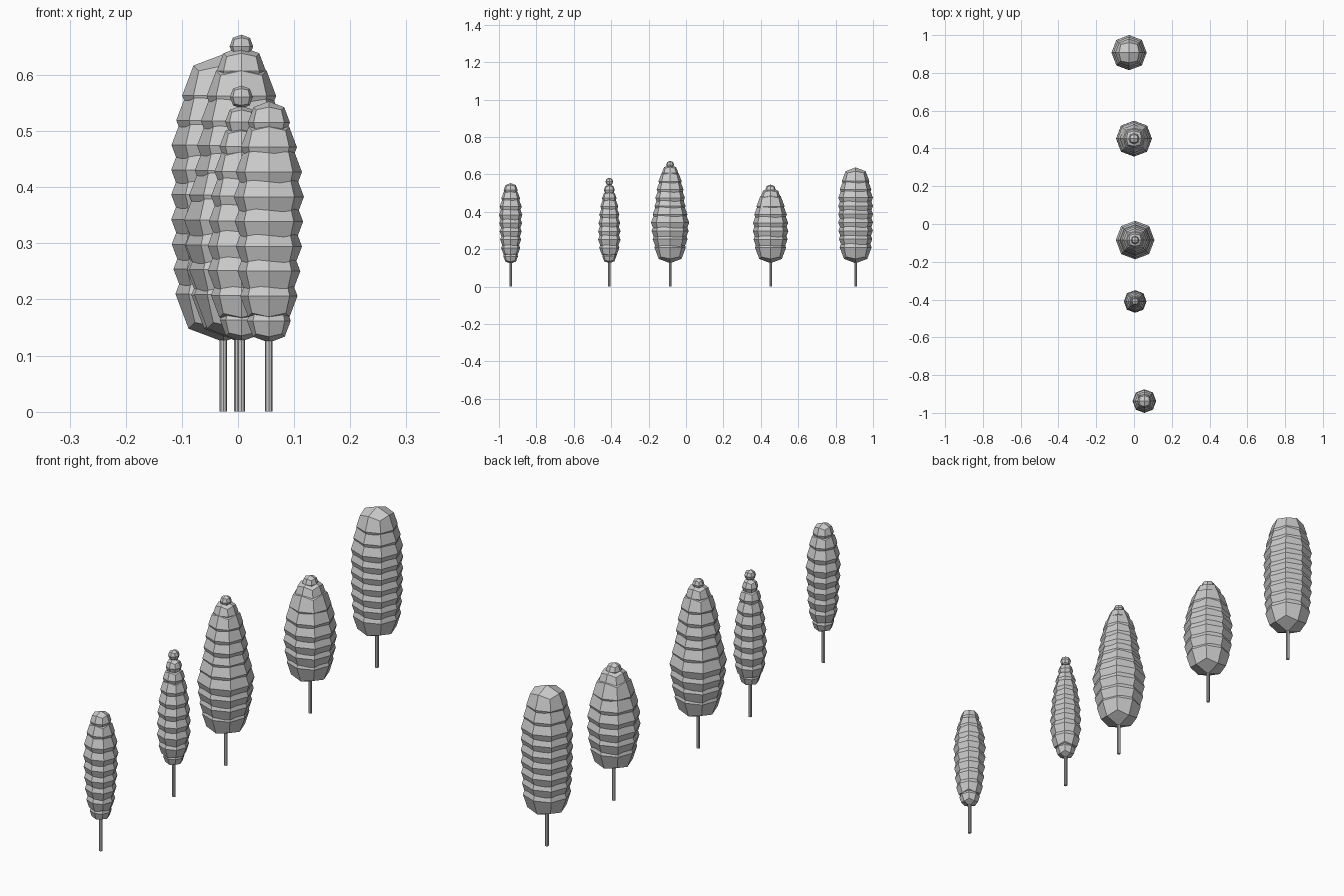
import bpy, bmesh
from mathutils import Vector

if "Cube" in bpy.data.objects:
    bpy.data.objects.remove(bpy.data.objects["Cube"])

STEP = 0.0442        # height between neighbouring foliage balls
ROUND = {1: 1.0, 2: 0.726, 3: 0.595}   # rounds a once-divided cube into a ball


def make_object(bm, name):
    bmesh.ops.recalc_face_normals(bm, faces=bm.faces)
    mesh = bpy.data.meshes.new(name)
    bm.to_mesh(mesh)
    bm.free()
    ob = bpy.data.objects.new(name, mesh)
    bpy.context.collection.objects.link(ob)
    return ob


def add_ball(bm, z, r):
    """24-quad rounded cube with an eight-sided waist."""
    tmp = bmesh.new()
    bmesh.ops.create_cube(tmp, size=2)
    bmesh.ops.subdivide_edges(tmp, edges=tmp.edges[:], cuts=1, use_grid_fill=True)
    for v in tmp.verts:
        v.co *= ROUND[sum(abs(c) > 0.5 for c in v.co)] * r
    made = {v: bm.verts.new(v.co + Vector((0, 0, z))) for v in tmp.verts}
    for f in tmp.faces:
        bm.faces.new([made[v] for v in f.verts])
    tmp.free()


def tree(label, x, y, z0, radii):
    # stacked foliage balls
    bm = bmesh.new()
    for i, r in enumerate(radii):
        add_ball(bm, z0 + i * STEP, r)
    make_object(bm, label + "_foliage").location = (x, y, 0)
    # thin trunk, sunk into the lowest ball
    bm = bmesh.new()
    h = 0.16
    bmesh.ops.create_cone(bm, cap_ends=True, segments=8,
                          radius1=0.0067, radius2=0.0067, depth=h)
    make_object(bm, label + "_trunk").location = (x, y, h / 2)


# row of trees, front to back; radii run from the bottom ball to the top
tree("tree_front", 0.055, -0.9375, 0.162,
     [.039, .051, .056, .059, .061, .0625, .059, .050, .0375])
tree("tree_slim", 0.006, -0.41, 0.163,
     [.038, .054, .060, .060, .058, .054, .048, .039, .029, .0205])
tree("tree_middle", 0.006, -0.085, 0.209,
     [.084, .093, .099, .102, .093, .083, .079, .072, .062, .044, .021])
tree("tree_round", 0.0, 0.452, 0.208,
     [.083, .091, .095, .094, .087, .075, .055, .028])
tree("tree_back", -0.026, 0.907, 0.210,
     [.0855, .089, .092, .093, .093, .093, .0925, .084, .0735])
